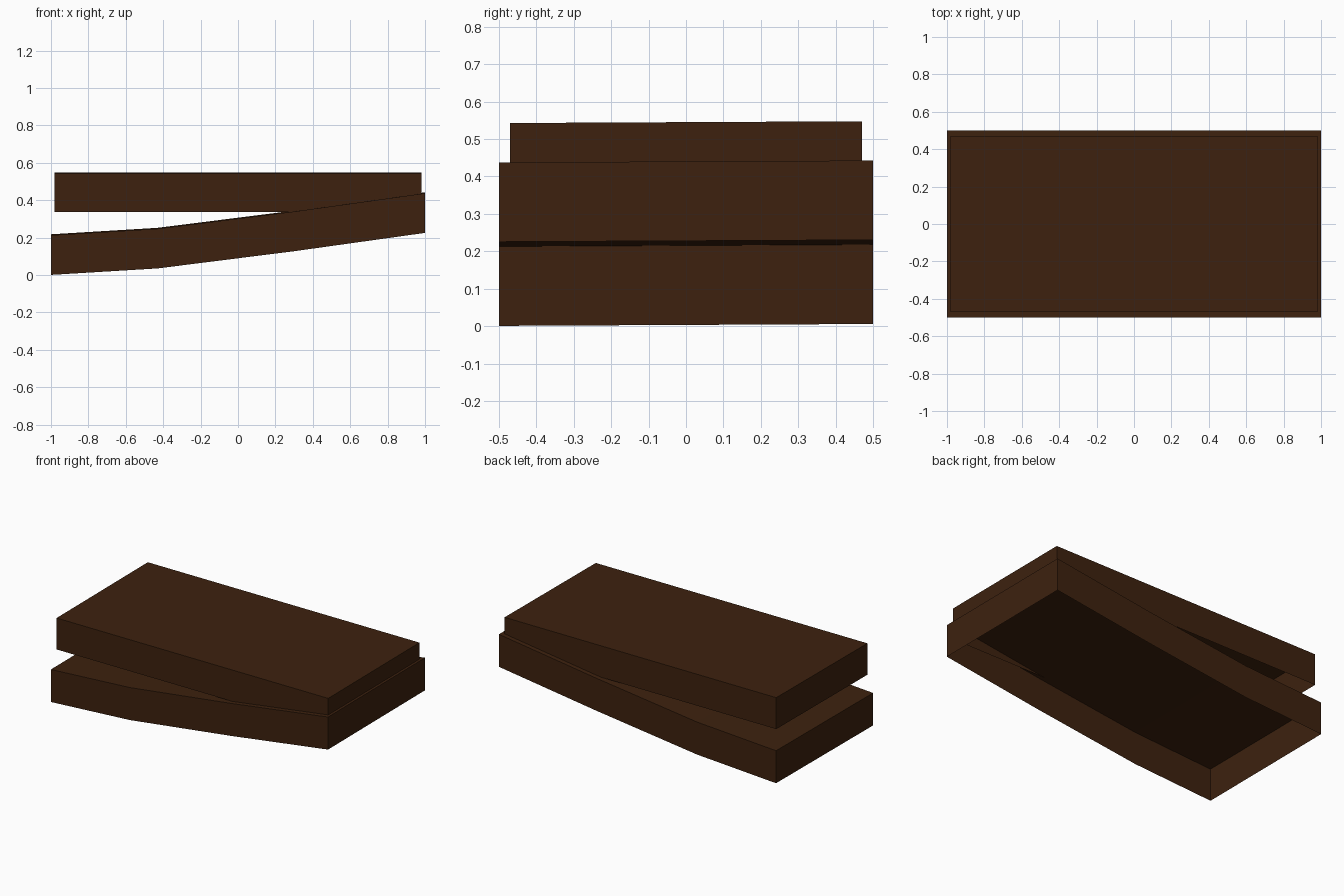
import bpy, bmesh

if "Cube" in bpy.data.objects:
    bpy.data.objects.remove(bpy.data.objects["Cube"])

wood = bpy.data.materials.new("dark brown wood")
wood.diffuse_color = (0.047, 0.0155, 0.0045, 1)
wood.use_nodes = True
wood.node_tree.nodes["Principled BSDF"].inputs["Base Color"].default_value = wood.diffuse_color

TILT = 0.005  # slight rise towards the back


def open_shell(name, stations, half_y, height):
    """Thin open-bottomed tray: stations are (x, bottom z) along its length."""
    bm = bmesh.new()
    rows = []
    for x, z in stations:
        rows.append([bm.verts.new((x, y, z + h + TILT * y))
                     for y, h in ((-half_y, 0), (-half_y, height), (half_y, height), (half_y, 0))])
    for a, b in zip(rows, rows[1:]):
        for i in range(3):  # front wall, top, back wall
            bm.faces.new((a[i], b[i], b[i + 1], a[i + 1]))
    bm.faces.new(rows[0])           # left end wall
    bm.faces.new(rows[-1][::-1])    # right end wall
    bmesh.ops.recalc_face_normals(bm, faces=bm.faces)
    # make the top point upwards
    top = max(bm.faces, key=lambda f: abs(f.normal.z))
    if top.normal.z < 0:
        bmesh.ops.reverse_faces(bm, faces=bm.faces)
    mesh = bpy.data.meshes.new(name)
    bm.to_mesh(mesh)
    bm.free()
    mesh.materials.append(wood)
    ob = bpy.data.objects.new(name, mesh)
    bpy.context.collection.objects.link(ob)
    return ob


# bent lower slab
open_shell("lower_bent_slab", [(-1, 0.0035), (-0.43, 0.038), (0.30, 0.130), (1, 0.228)], 0.5, 0.212)
# flat upper slab
open_shell("upper_flat_slab", [(-0.98, 0.340), (0.98, 0.340)], 0.47, 0.205)
